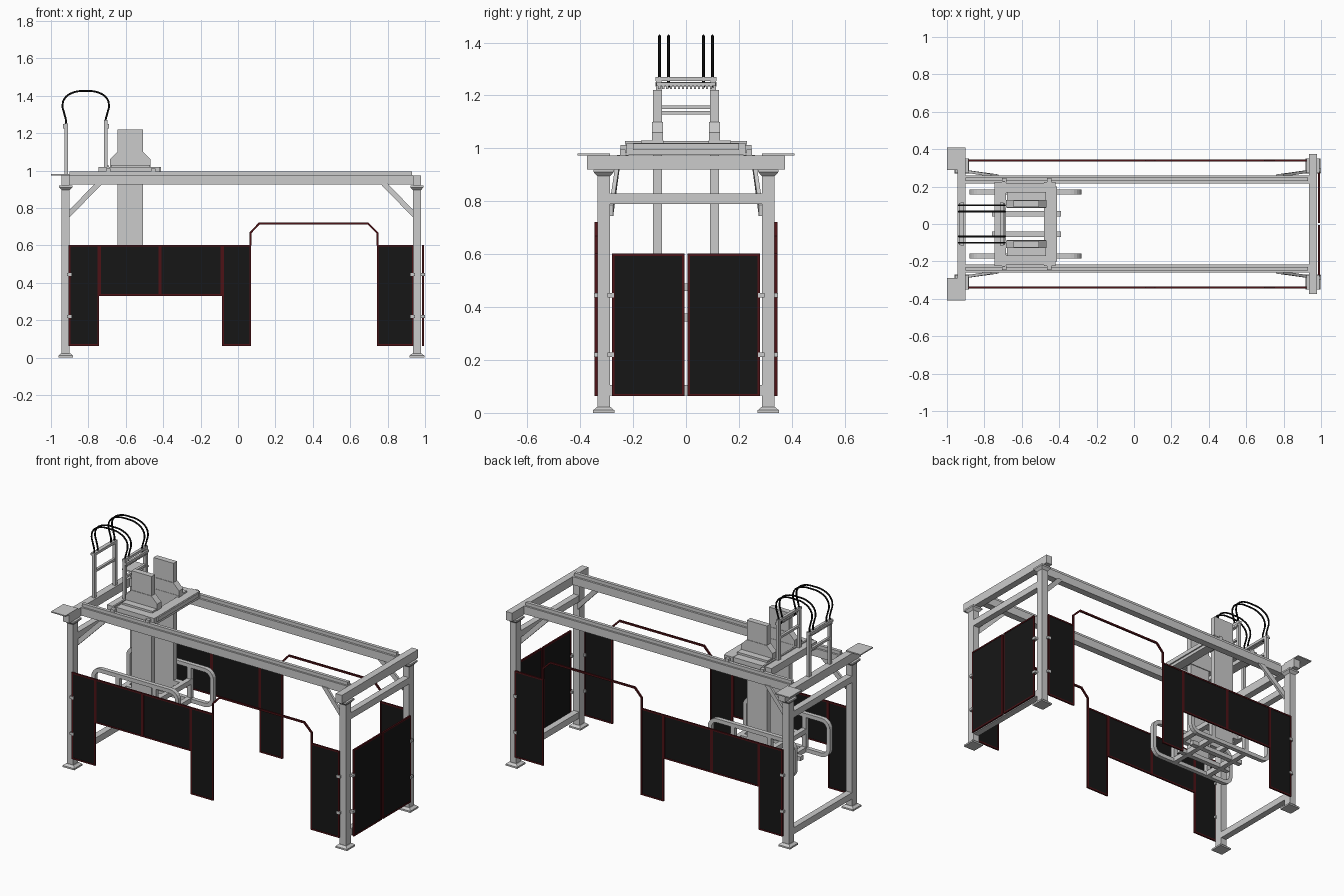
import bpy, bmesh, math

if "Cube" in bpy.data.objects:
    bpy.data.objects.remove(bpy.data.objects["Cube"])


def material(name, rgb):
    m = bpy.data.materials.new(name)
    m.diffuse_color = (*rgb, 1)
    m.use_nodes = True
    m.node_tree.nodes["Principled BSDF"].inputs["Base Color"].default_value = m.diffuse_color
    return m


BLACK = material("panel_black", (0.008, 0.008, 0.008))
RED = material("frame_red", (0.075, 0.006, 0.008))
CABLE = material("cable_black", (0.004, 0.004, 0.004))


def finish(name, bm, mat=None):
    bmesh.ops.recalc_face_normals(bm, faces=bm.faces)
    me = bpy.data.meshes.new(name)
    bm.to_mesh(me)
    bm.free()
    ob = bpy.data.objects.new(name, me)
    bpy.context.collection.objects.link(ob)
    if mat:
        me.materials.append(mat)
    return ob


def add_box(bm, x0, x1, y0, y1, z0, z1, taper=(0, 0)):
    """Box from extents; taper insets the bottom / top rectangle."""
    rings = []
    for z, t in ((z0, taper[0]), (z1, taper[1])):
        rings.append([bm.verts.new(p) for p in ((x0 + t, y0 + t, z), (x1 - t, y0 + t, z),
                                                (x1 - t, y1 - t, z), (x0 + t, y1 - t, z))])
    lo, hi = rings
    bm.faces.new(lo)
    bm.faces.new(hi)
    for i in range(4):
        j = (i + 1) % 4
        bm.faces.new((lo[i], lo[j], hi[j], hi[i]))


def boxes(name, items, mat=None):
    bm = bmesh.new()
    for b in items:
        add_box(bm, *b)
    return finish(name, bm, mat)


def both(items):
    """Boxes plus their mirror images across y = 0."""
    return items + [(b[0], b[1], -b[3], -b[2], *b[4:]) for b in items]


def prism(name, pts, y0, y1, shift=None):
    """XZ profile extruded in y; shift gives a y offset per point."""
    bm = bmesh.new()
    s = shift or [0] * len(pts)
    a = [bm.verts.new((x, y0 + d, z)) for (x, z), d in zip(pts, s)]
    b = [bm.verts.new((x, y1 + d, z)) for (x, z), d in zip(pts, s)]
    bm.faces.new(a)
    bm.faces.new(b)
    for i in range(len(pts)):
        j = (i + 1) % len(pts)
        bm.faces.new((a[i], a[j], b[j], b[i]))
    return finish(name, bm)


def band(name, outer, inner, y0, y1, closed, mat=None):
    """Bar of rectangular section between two matching XZ outlines."""
    bm = bmesh.new()
    rows = [[bm.verts.new(p) for p in ((xo, y0, zo), (xo, y1, zo), (xi, y1, zi), (xi, y0, zi))]
            for (xo, zo), (xi, zi) in zip(outer, inner)]
    n = len(rows)
    for i in range(n if closed else n - 1):
        r, s = rows[i], rows[(i + 1) % n]
        for k in range(4):
            bm.faces.new((r[k], r[(k + 1) % 4], s[(k + 1) % 4], s[k]))
    if not closed:
        bm.faces.new(rows[0])
        bm.faces.new(rows[-1])
    return finish(name, bm, mat)


def round_rect(x0, x1, z0, z1, r, n=5):
    pts = []
    for cx, cz, a0 in ((x1 - r, z1 - r, 0), (x0 + r, z1 - r, 90), (x0 + r, z0 + r, 180), (x1 - r, z0 + r, 270)):
        for i in range(n + 1):
            a = math.radians(a0 + 90 * i / n)
            pts.append((cx + r * math.cos(a), cz + r * math.sin(a)))
    return pts


ENDS = {"left": (-0.943, -0.9), "right": (0.935, 0.978)}

# Posts, feet and end beams
for side, (x0, x1) in ENDS.items():
    boxes(side + "_posts", both([(x0, x1, 0.287, 0.335, 0.015, 0.91)]))
    boxes(side + "_feet", both([(x0 - 0.018, x1 + 0.018, 0.271, 0.351, 0, 0.01),
                                (x0 - 0.018, x1 + 0.018, 0.271, 0.351, 0.01, 0.022, (0, 0.014))]))
    boxes(side + "_post_caps", both([(x0 - 0.014, x1 + 0.014, 0.273, 0.349, 0.895, 0.91, (0.014, 0)),
                                     (x0 - 0.014, x1 + 0.014, 0.273, 0.349, 0.91, 0.92)]))
    boxes(side + "_top_beam", [(x0, x1, -0.375, 0.375, 0.92, 0.973)])
    boxes(side + "_cross_beams", [(x0 + 0.002, x1 - 0.002, -0.29, 0.29, 0.79, 0.83),
                                  (x0 + 0.002, x1 - 0.002, -0.29, 0.29, 0.065, 0.105)])
boxes("corner_plates", both([(-1.0, -0.9, 0.288, 0.41, 0.973, 0.98)]))

# Long runway beams with rails on top
boxes("runway_beams", both([(-0.9, 0.935, 0.217, 0.26, 0.925, 0.975)]))
boxes("runway_rails", both([(-0.9, 0.93, 0.229, 0.249, 0.975, 0.995)]))

# Diagonal knee braces
for side, xp, d in (("left", -0.905, 1), ("right", 0.94, -1)):
    for y in (-1, 1):
        pts = [(xp, 0.745), (xp, 0.785), (xp + d * 0.14, 0.93), (xp + d * 0.18, 0.93)]
        prism(side + "_brace", pts, y * 0.275, y * 0.29, [0, 0, -y * 0.022, -y * 0.025])


# Guard panels: red frame around a black sheet, on the sides and right end
def panel(name, u0, u1, z0, z1, axis, p, w=0.009):
    def b(a0, a1, c0, c1, h):
        return (a0, a1, p - h, p + h, c0, c1) if axis == 'x' else (p - h, p + h, a0, a1, c0, c1)
    boxes(name + "_frame", [b(u0, u0 + w, z0, z1, 0.005), b(u1 - w, u1, z0, z1, 0.005),
                            b(u0 + w, u1 - w, z0, z0 + w, 0.005), b(u0 + w, u1 - w, z1 - w, z1, 0.005)], RED)
    boxes(name + "_sheet", [b(u0 + w, u1 - w, z0 + w, z1 - w, 0.003)], BLACK)


for side, y in (("front", -0.34), ("back", 0.34)):
    for x0, x1, z0 in ((-0.905, -0.742, 0.063), (-0.742, -0.417, 0.33), (-0.417, -0.085, 0.33),
                       (-0.085, 0.07, 0.063), (0.742, 0.938, 0.063)):
        panel(side + "_guard", x0, x1, z0, 0.602, 'x', y)
    band(side + "_guard_arch",
         [(0.061, 0.60), (0.061, 0.668), (0.111, 0.722), (0.697, 0.722), (0.751, 0.668), (0.751, 0.60)],
         [(0.071, 0.60), (0.071, 0.664), (0.115, 0.711), (0.693, 0.711), (0.741, 0.664), (0.741, 0.60)],
         y - 0.005, y + 0.005, False, RED)
for y0, y1 in ((-0.28, -0.006), (0.006, 0.28)):
    panel("end_guard", y0, y1, 0.063, 0.602, 'y', 0.99)

# Small clamps holding the panels
clamps = []
for z in (0.22, 0.445):
    clamps += [(0.975, 1.0, 0.272, 0.296, z - 0.008, z + 0.008),
               (0.922, 0.945, 0.325, 0.348, z - 0.008, z + 0.008),
               (-0.915, -0.89, 0.325, 0.348, z - 0.008, z + 0.008)]
boxes("panel_clamps", both(clamps))

# Travelling carriage
boxes("carriage_frame", both([(-0.69, -0.475, 0.165, 0.22, 0.977, 1.018)]) +
      [(-0.745, -0.685, -0.225, 0.225, 0.975, 1.02), (-0.48, -0.42, -0.225, 0.225, 0.975, 1.02)])
boxes("carriage_wheel_blocks", both([(x - 0.012, x + 0.012, 0.222, 0.247, 0.985, 1.012) for x in (-0.693, -0.452)]))
boxes("carriage_end_stops", [(-0.70, -0.69, -0.23, 0.23, 1.015, 1.027), (-0.42, -0.412, -0.2, 0.2, 0.993, 1.018)])
boxes("column_seats", both([(-0.68, -0.47, 0.085, 0.17, 0.995, 1.03)]))

# Lifting columns with flared guide brackets
boxes("lift_columns", both([(-0.645, -0.507, 0.09, 0.125, 0.40, 1.22)]))
for y in (-1, 1):
    prism("column_bracket", [(-0.685, 1.02), (-0.685, 1.06), (-0.645, 1.10), (-0.507, 1.10),
                             (-0.467, 1.06), (-0.467, 1.02)], y * 0.087, y * 0.128)

# Gripper: two rounded loops tied together by cross bars
for y in (-0.172, 0.172):
    band("gripper_loop", round_rect(-0.88, -0.28, 0.345, 0.585, 0.06),
         round_rect(-0.856, -0.304, 0.369, 0.561, 0.036), y - 0.013, y + 0.013, True)
boxes("gripper_cross_bars", [(x - 0.015, x + 0.015, -0.172, 0.172, z, z + 0.03)
                             for x in (-0.70, -0.45) for z in (0.345, 0.46)])
boxes("gripper_rails", both([(-0.70, -0.45, 0.092, 0.122, 0.46, 0.49), (-0.76, -0.39, 0.04, 0.07, 0.347, 0.373)]))
boxes("gripper_uprights", both([(x - 0.014, x + 0.014, 0.16, 0.184, 0.36, 0.57) for x in (-0.70, -0.45)]))

# Cable support frames with toothed strips
for name, x, zb, zt in (("fixed_cable_frame", -0.918, 0.97, 1.25), ("moving_cable_frame", -0.708, 1.015, 1.27)):
    boxes(name, both([(x - 0.009, x + 0.009, 0.092, 0.113, zb, zt)]) +
          [(x - 0.009, x + 0.009, -0.115, 0.115, zt - 0.016, zt),
           (x - 0.008, x + 0.008, -0.095, 0.095, zt - 0.122, zt - 0.108)])
    d = -0.012 if x < -0.8 else 0.012
    boxes(name + "_teeth", [(x + d - 0.006, x + d + 0.006, -0.112, 0.112, 1.235, 1.248)] +
          [(x + d - 0.006, x + d + 0.006, -0.105 + i * 0.015, -0.097 + i * 0.015, 1.225, 1.237) for i in range(14)])

# Looped cables
half = [(0.112, 1.23), (0.106, 1.265), (0.115, 1.305), (0.124, 1.345), (0.113, 1.385), (0.07, 1.416)]
path = [(-0.814 - a, z) for a, z in half] + [(-0.814, 1.425)] + [(-0.814 + a, z) for a, z in reversed(half)]
cu = bpy.data.curves.new("cables", 'CURVE')
cu.dimensions = '3D'
cu.bevel_depth = 0.005
cu.bevel_resolution = 2
cu.resolution_u = 5
cu.use_fill_caps = True
for y in (-0.1, -0.066, 0.066, 0.1):
    sp = cu.splines.new('BEZIER')
    sp.bezier_points.add(len(path) - 1)
    for bp, (x, z) in zip(sp.bezier_points, path):
        bp.co = (x, y, z)
        bp.handle_left_type = bp.handle_right_type = 'AUTO'
cu.materials.append(CABLE)
bpy.context.collection.objects.link(bpy.data.objects.new("cables", cu))
